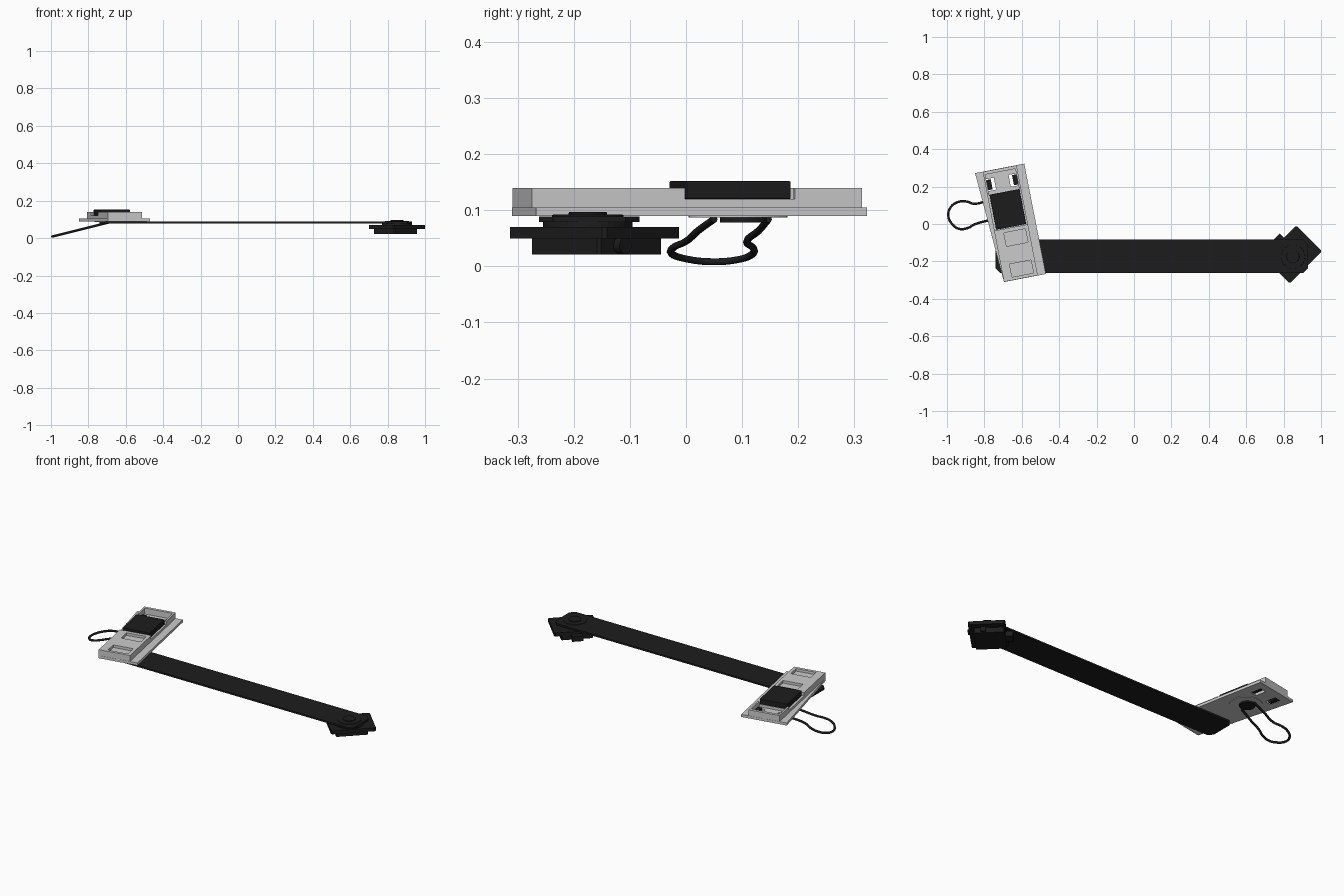
import bpy, bmesh, math
from mathutils import Matrix, Vector

if "Cube" in bpy.data.objects:
    bpy.data.objects.remove(bpy.data.objects["Cube"])

black = bpy.data.materials.new("black")
black.diffuse_color = (0.012, 0.012, 0.012, 1)
black.use_nodes = True
black.node_tree.nodes["Principled BSDF"].inputs["Base Color"].default_value = black.diffuse_color


def prism(name, pts, z0, z1, mat=None, frame=None, bevel=0):
    """Extrude a 2D outline (counter-clockwise) from z0 to z1."""
    bm = bmesh.new()
    f = bm.faces.new([bm.verts.new((x, y, z0)) for x, y in pts])
    r = bmesh.ops.extrude_face_region(bm, geom=[f])
    vs = [g for g in r["geom"] if isinstance(g, bmesh.types.BMVert)]
    bmesh.ops.translate(bm, verts=vs, vec=(0, 0, z1 - z0))
    bmesh.ops.recalc_face_normals(bm, faces=bm.faces)
    me = bpy.data.meshes.new(name)
    bm.to_mesh(me)
    bm.free()
    ob = bpy.data.objects.new(name, me)
    bpy.context.collection.objects.link(ob)
    if mat:
        me.materials.append(mat)
    if frame:
        ob.matrix_world = frame
    if bevel:
        m = ob.modifiers.new("bevel", "BEVEL")
        m.width, m.segments = bevel, 2
    return ob


def rect(u0, u1, v0, v1):
    return [(u0, v0), (u1, v0), (u1, v1), (u0, v1)]


def disc(x, y, r, n=40):
    return [(x + r * math.cos(2 * math.pi * i / n), y + r * math.sin(2 * math.pi * i / n)) for i in range(n)]


def chamfered(x0, x1, y0, y1, c):
    return [(x0 + c, y0), (x1 - c, y0), (x1, y0 + c), (x1, y1 - c),
            (x1 - c, y1), (x0 + c, y1), (x0, y1 - c), (x0, y0 + c)]


def boolean(ob, other, op):
    m = ob.modifiers.new(op, "BOOLEAN")
    m.object, m.operation, m.solver = other, op, "EXACT"
    other.hide_render = True
    other.hide_set(True)


# Mounting plate: tapered flange with a raised block
P = Matrix.Translation((-0.66, 0.005, 0)) @ Matrix.Rotation(0.19, 4, "Z")
plate = prism("mounting_plate", [(-0.094, -0.303), (0.134, -0.303), (0.132, 0.298), (-0.136, 0.298)],
              0.09, 0.105, frame=P)
block = prism("plate_block", rect(-0.094, 0.09, -0.302, 0.297), 0.105, 0.14, frame=P)

# Pockets in the block: pad notch, end recess and two slots
for i, (r, z) in enumerate([(rect(-0.2, 0.2, -0.024, 0.175), 0.12),
                            (rect(-0.084, 0.08, 0.17, 0.28), 0.1),
                            (rect(-0.045, 0.072, -0.118, -0.045), 0.125),
                            (rect(-0.047, 0.07, -0.285, -0.215), 0.125)]):
    boolean(block, prism(f"pocket_cutter_{i}", r, z, 0.2, frame=P), "DIFFERENCE")

# Windows through the flange, leaving a centre tongue, with small black grips
for side, (a, b) in {"left": (-0.084, -0.042), "right": (0.038, 0.08)}.items():
    boolean(plate, prism(f"window_cutter_{side}", rect(a, b, 0.19, 0.255), 0.0, 0.2, frame=P), "DIFFERENCE")
    outer = (a, a + 0.024) if side == "left" else (b - 0.024, b)
    prism(f"grip_{side}", rect(*outer, 0.195, 0.25), 0.092, 0.115, black, P)

# Rubber pad on top, washer and pivot knob underneath
prism("rubber_pad", rect(-0.082, 0.081, -0.02, 0.17), 0.12, 0.152, black, P, 0.003)
prism("washer", disc(-0.003, 0.09, 0.088), 0.087, 0.091, frame=P)
prism("pivot_knob", disc(-0.003, 0.1, 0.042), 0.078, 0.089, black, P)

# Folding wire ring, hinged on the knob and sloping down
path = [(-0.69, 0.05), (-0.77, 0.022), (-0.855, -0.003), (-0.885, -0.02), (-0.935, -0.026), (-0.975, 0.003),
        (-0.993, 0.045), (-0.98, 0.09), (-0.94, 0.118), (-0.895, 0.12), (-0.855, 0.108), (-0.77, 0.13), (-0.69, 0.147)]
cu = bpy.data.curves.new("wire_ring", "CURVE")
cu.dimensions = "3D"
cu.bevel_depth, cu.bevel_resolution, cu.use_fill_caps = 0.0065, 2, True
sp = cu.splines.new("BEZIER")
sp.bezier_points.add(len(path) - 1)
for bp, (x, y) in zip(sp.bezier_points, path):
    bp.co = (x, y, 0.084 + (x + 0.69) * 0.25)
    bp.handle_left_type = bp.handle_right_type = "AUTO"
sp.resolution_u = 4
cu.materials.append(black)
bpy.context.collection.objects.link(bpy.data.objects.new("wire_ring", cu))

# Long flat strap
prism("strap", chamfered(-0.74, 0.93, -0.262, -0.083, 0.025), 0.079, 0.089, black)

# Buckle: diamond plate, body below, side tab and screw
B = Matrix.Translation((0.85, -0.163, 0)) @ Matrix.Rotation(math.pi / 4, 4, "Z")
prism("buckle_plate", chamfered(-0.122, 0.122, -0.097, 0.097, 0.006), 0.05, 0.07, black, B)
prism("buckle_body", chamfered(-0.09, 0.083, -0.072, 0.09, 0.005), 0.021, 0.051, black, B)
prism("buckle_tab", rect(-0.03, 0.03, 0.085, 0.13), 0.026, 0.056, black, B)
screw = prism("buckle_screw", disc(0, 0, 0.015, 24), 0, 0.02, black)
screw.matrix_world = B @ Matrix.Translation((0.078, -0.02, 0.037)) @ Matrix.Rotation(math.pi / 2, 4, "Y")

# Stacked rivet discs clamping the strap to the buckle
for name, r, z0, z1 in [("rivet_base", 0.08, 0.068, 0.08), ("rivet_disc", 0.064, 0.078, 0.092),
                        ("rivet_cap", 0.034, 0.09, 0.097)]:
    prism(name, disc(0.85, -0.175, r), z0, z1, black, bevel=0.002)
